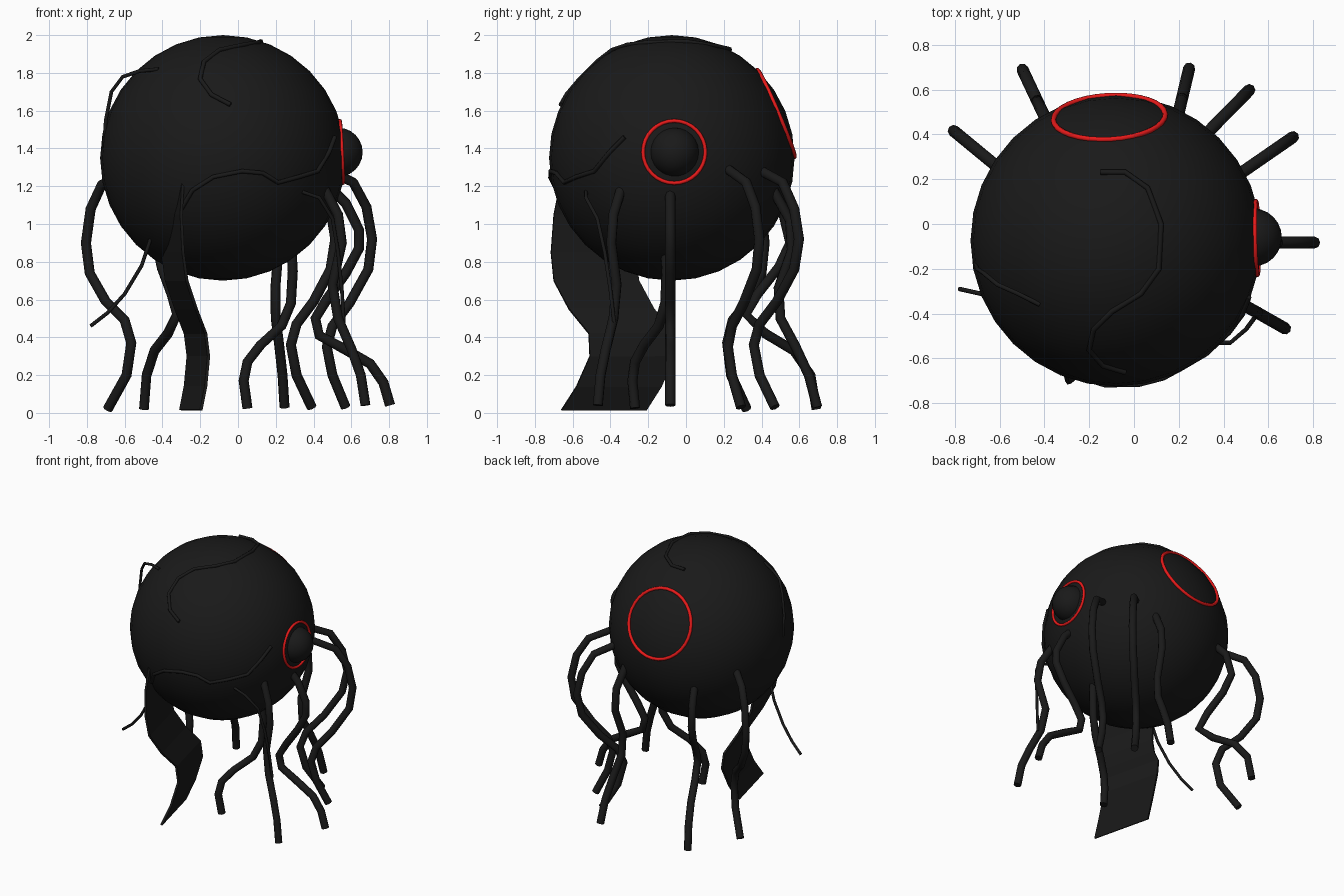
import bpy, bmesh
from mathutils import Vector

C, R = Vector((-0.08, -0.075, 1.35)), 0.65


def material(name, color):
    m = bpy.data.materials.new(name)
    m.diffuse_color = (*color, 1)
    return m


black = material("black", (0.01, 0.01, 0.01))
red = material("red", (0.8, 0.01, 0.01))


def sphere(name, loc, r, seg, rings):
    bpy.ops.mesh.primitive_uv_sphere_add(segments=seg, ring_count=rings, radius=r, location=loc)
    ob = bpy.context.object
    ob.name = name
    ob.data.materials.append(black)
    bpy.ops.object.shade_smooth()


def ring(name, direction, major, minor):
    # ring lying where a circle of this radius meets the body
    d = Vector(direction).normalized()
    bpy.ops.mesh.primitive_torus_add(
        major_radius=major, minor_radius=minor, major_segments=32, minor_segments=8,
        location=C + d * (R * R - major * major) ** 0.5,
        rotation=d.to_track_quat('Z', 'Y').to_euler())
    ob = bpy.context.object
    ob.name = name
    ob.data.materials.append(red)
    bpy.ops.object.shade_smooth()


def tube(name, pts, r):
    cu = bpy.data.curves.new(name, 'CURVE')
    cu.dimensions = '3D'
    cu.bevel_depth = r
    cu.bevel_resolution = 2
    cu.use_fill_caps = True
    sp = cu.splines.new('POLY')
    sp.points.add(len(pts) - 1)
    for p, co in zip(sp.points, pts):
        p.co = (*co, 1)
    cu.materials.append(black)
    ob = bpy.data.objects.new(name, cu)
    bpy.context.collection.objects.link(ob)


def strand(name, p, q, axis, path):
    # tentacle in the upright plane through p and q; path = (coordinate on axis, z)
    p, q = Vector(p), Vector(q)
    pts = []
    for u, z in path:
        xy = p.lerp(q, (u - p[axis]) / (q[axis] - p[axis]))
        pts.append((xy.x, xy.y, z))
    tube(name, pts, 0.027)


# Body, eye and red rings
sphere("body", C, R, 32, 16)
sphere("eye", (0.53, -0.06, 1.38), 0.13, 24, 12)
ring("eye_ring", (1, 0.02, 0.05), 0.165, 0.01)
ring("back_ring", (-0.03, 0.55, 0.235), 0.25, 0.012)

# Tentacles
strand("left_tentacle", (-0.634, 0.275), (-0.81, 0.42), 0,
       [(-0.60, 1.27), (-0.72, 1.21), (-0.78, 1.08), (-0.805, 0.9), (-0.785, 0.74),
        (-0.70, 0.59), (-0.60, 0.49), (-0.565, 0.37), (-0.59, 0.2), (-0.69, 0.02)])
strand("back_left_tentacle", (-0.397, 0.475), (-0.5, 0.694), 1,
       [(0.40, 1.2), (0.51, 1.07), (0.55, 0.9), (0.49, 0.77), (0.38, 0.63), (0.32, 0.52),
        (0.42, 0.42), (0.57, 0.33), (0.66, 0.2), (0.69, 0.02)])
strand("back_tentacle", (0.2, 0.5), (0.25, 0.71), 1,
       [(0.45, 1.2), (0.55, 1.02), (0.56, 0.86), (0.49, 0.66), (0.50, 0.5),
        (0.575, 0.36), (0.65, 0.2), (0.695, 0.03)])
strand("back_right_tentacle", (0.34, 0.42), (0.513, 0.596), 0,
       [(0.32, 1.28), (0.43, 1.22), (0.49, 1.08), (0.515, 0.92), (0.49, 0.76),
        (0.40, 0.59), (0.31, 0.47), (0.28, 0.36), (0.31, 0.2), (0.39, 0.03)])
strand("right_rear_tentacle", (0.487, 0.234), (0.72, 0.395), 0,
       [(0.45, 1.3), (0.61, 1.22), (0.68, 1.09), (0.71, 0.92), (0.69, 0.76),
        (0.59, 0.58), (0.50, 0.46), (0.47, 0.35), (0.50, 0.2), (0.57, 0.03)])
strand("right_tentacle", (0.5, -0.083), (0.82, -0.083), 0,
       [(0.48, 1.2), (0.57, 1.11), (0.64, 0.97), (0.64, 0.87), (0.57, 0.74), (0.47, 0.6),
        (0.41, 0.5), (0.43, 0.41), (0.56, 0.34), (0.70, 0.26), (0.77, 0.16), (0.805, 0.04)])
strand("front_right_tentacle", (0.505, -0.37), (0.69, -0.475), 0,
       [(0.45, 1.2), (0.53, 1.05), (0.55, 0.9), (0.50, 0.68), (0.53, 0.5),
        (0.60, 0.34), (0.65, 0.2), (0.675, 0.04)])
strand("inner_tentacle", (0.05, -0.27), (0.28, -0.11), 0,
       [(0.28, 0.92), (0.29, 0.75), (0.28, 0.58), (0.23, 0.46), (0.12, 0.36),
        (0.05, 0.27), (0.03, 0.17), (0.05, 0.025)])

# Broad wavy ribbon
front_edge = [(-0.29, -0.66, 1.25), (-0.30, -0.70, 1.05), (-0.29, -0.715, 0.85),
              (-0.27, -0.70, 0.7), (-0.22, -0.62, 0.55), (-0.17, -0.515, 0.42),
              (-0.155, -0.51, 0.3), (-0.17, -0.58, 0.14), (-0.195, -0.66, 0.015)]
bm = bmesh.new()
rows = [[bm.verts.new(Vector(a) + Vector((-0.11, 0.45, 0)) * t) for t in (0, 0.5, 1)]
        for a in front_edge]
for a, b in zip(rows, rows[1:]):
    for i in range(2):
        bm.faces.new((a[i], a[i + 1], b[i + 1], b[i]))
me = bpy.data.meshes.new("ribbon")
bm.to_mesh(me)
bm.free()
me.materials.append(black)
ribbon = bpy.data.objects.new("ribbon", me)
bpy.context.collection.objects.link(ribbon)
mod = ribbon.modifiers.new("thickness", 'SOLIDIFY')
mod.thickness = 0.015
mod.offset = 0

# Loose thin wires
tube("lower_left_wire", [(-0.44, -0.34, 1.0), (-0.47, -0.36, 0.9), (-0.51, -0.35, 0.78),
                         (-0.60, -0.33, 0.63), (-0.69, -0.31, 0.53), (-0.78, -0.29, 0.46)], 0.01)
tube("upper_left_wire", [(-0.42, -0.36, 1.82), (-0.52, -0.31, 1.81), (-0.61, -0.27, 1.78),
                         (-0.67, -0.22, 1.7), (-0.70, -0.2, 1.55), (-0.71, -0.17, 1.4)], 0.01)
tube("front_right_wire", [(0.34, -0.53, 1.17), (0.43, -0.53, 1.14), (0.50, -0.47, 1.03),
                          (0.53, -0.43, 0.85), (0.55, -0.40, 0.65), (0.56, -0.38, 0.48)], 0.01)


# Wires hugging the body surface
def on_body(x, y, z):
    return C + (Vector((x, y, z)) - C).normalized() * (R + 0.003)


tube("top_wire", [on_body(x, y, C.z + (R * R - (x - C.x) ** 2 - (y - C.y) ** 2) ** 0.5)
                  for x, y in [(-0.15, 0.23), (-0.04, 0.23), (0.06, 0.16), (0.12, 0.0),
                               (0.11, -0.2), (0.03, -0.31), (-0.1, -0.39), (-0.18, -0.47),
                               (-0.2, -0.56), (-0.14, -0.63), (-0.04, -0.66)]], 0.012)
tube("front_wire", [on_body(x, C.y - (R * R - (x - C.x) ** 2 - (z - C.z) ** 2) ** 0.5, z)
                    for x, z in [(-0.3, 1.08), (-0.24, 1.18), (-0.13, 1.25), (0.02, 1.28),
                                 (0.13, 1.27), (0.21, 1.22), (0.32, 1.25), (0.42, 1.28),
                                 (0.48, 1.38), (0.51, 1.46)]], 0.012)
